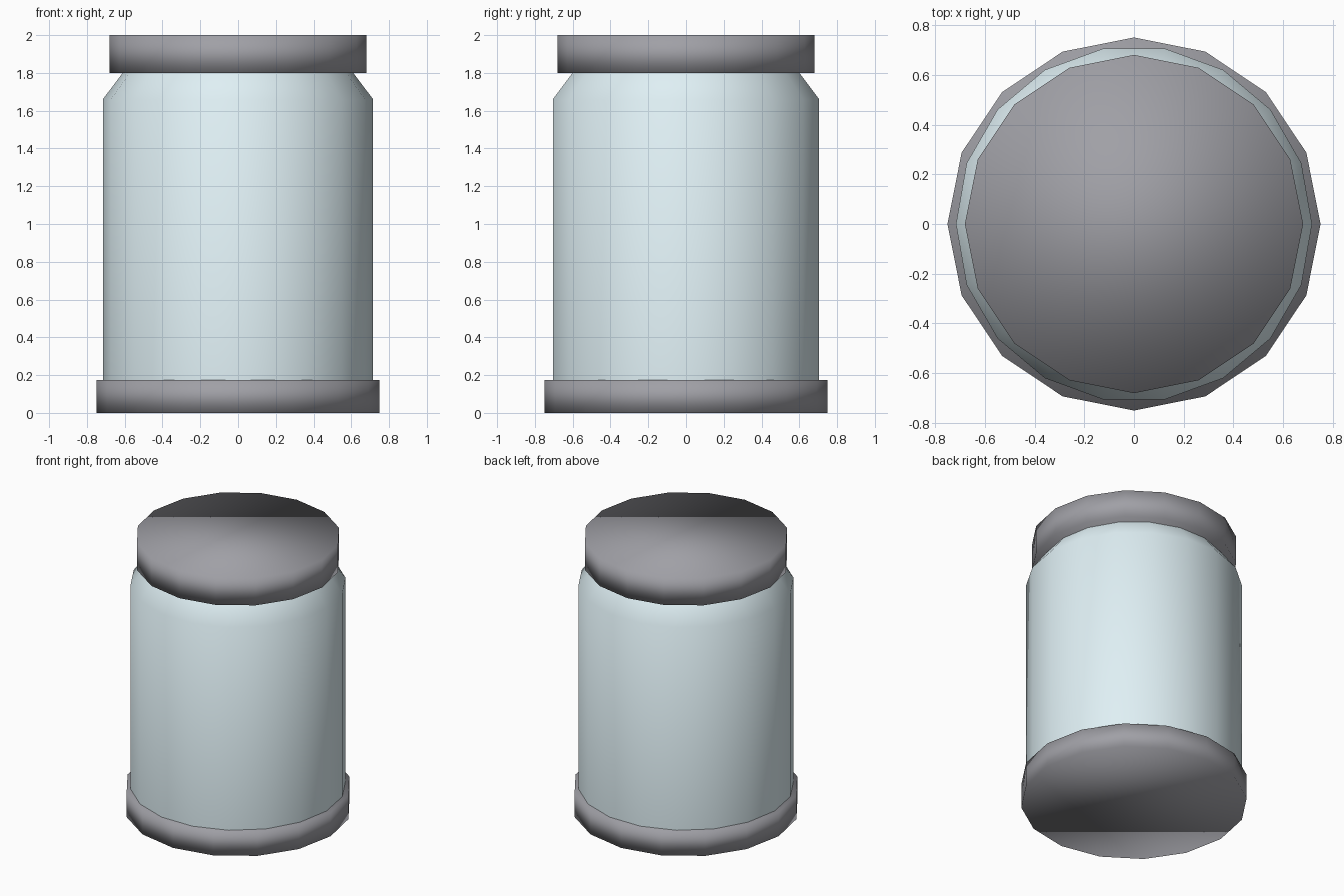
import bpy, bmesh
from math import cos, sin, pi

if "Cube" in bpy.data.objects:
    bpy.data.objects.remove(bpy.data.objects["Cube"])


def material(name, color):
    m = bpy.data.materials.new(name)
    m.diffuse_color = color
    m.use_nodes = True
    m.node_tree.nodes["Principled BSDF"].inputs["Base Color"].default_value = m.diffuse_color
    return m


def lathe(name, profile, sides, mat, capped=True):
    """Spin (radius, z) rings into a smooth-shaded solid."""
    bm = bmesh.new()
    rings = [[bm.verts.new((r * cos(2 * pi * i / sides), r * sin(2 * pi * i / sides), z))
              for i in range(sides)] for r, z in profile]
    for low, high in zip(rings, rings[1:]):
        for i in range(sides):
            j = (i + 1) % sides
            bm.faces.new((low[i], low[j], high[j], high[i]))
    if capped:
        bm.faces.new(rings[0][::-1])
        bm.faces.new(rings[-1])
    for f in bm.faces:
        f.smooth = True
    mesh = bpy.data.meshes.new(name)
    bm.to_mesh(mesh)
    bm.free()
    mesh.materials.append(mat)
    ob = bpy.data.objects.new(name, mesh)
    bpy.context.collection.objects.link(ob)
    return ob


metal = material("dark_metal", (0.35, 0.35, 0.38, 1))
glass = material("pale_glass", (0.74, 0.87, 0.91, 1))

# Base plate, and lid on top
lathe("base", [(0.75, 0), (0.75, 0.175)], 16, metal)
lathe("lid", [(0.68, 1.8), (0.68, 2.0)], 16, metal)

# Glass body with tapered shoulder, open where it meets base and lid
lathe("glass_body", [(0.716, 0.175), (0.716, 1.66), (0.61, 1.8)], 18, glass, capped=False)
